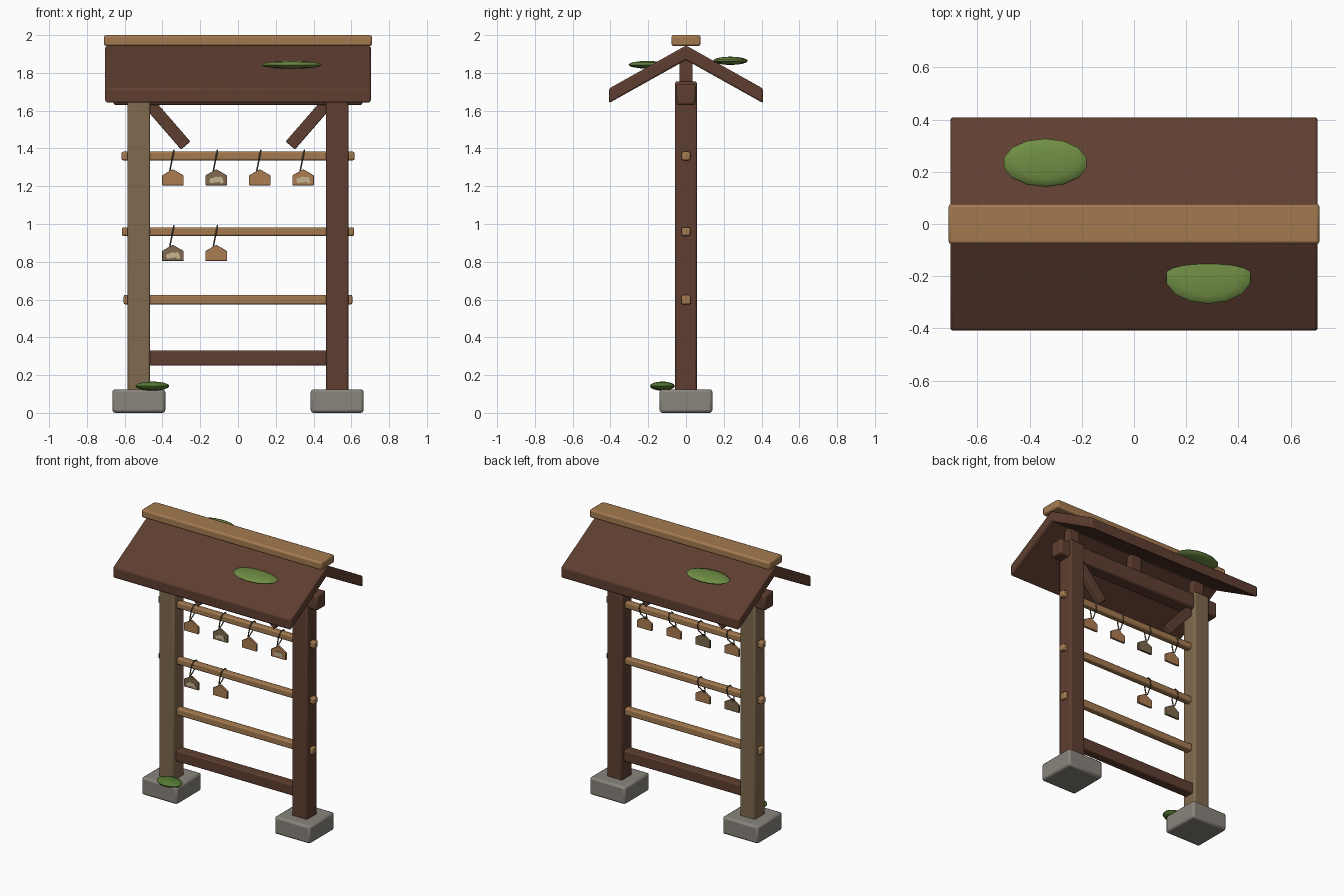
import bpy, bmesh, math
from mathutils import Matrix

if "Cube" in bpy.data.objects:
    bpy.data.objects.remove(bpy.data.objects["Cube"])


def material(name, rgb):
    lin = [(c / 255 / 12.92) if c < 10 else ((c / 255 + 0.055) / 1.055) ** 2.4 for c in rgb]
    m = bpy.data.materials.new(name)
    m.diffuse_color = (*lin, 1)
    m.use_nodes = True
    m.node_tree.nodes["Principled BSDF"].inputs["Base Color"].default_value = m.diffuse_color
    return m


DARK = material("dark wood", (95, 62, 48))
LIGHT = material("light wood", (164, 122, 80))
WEATHERED = material("weathered wood", (128, 106, 78))
STONE = material("stone", (136, 131, 124))
MOSS = material("light moss", (112, 142, 68))
MOSS_DARK = material("dark moss", (84, 120, 50))
PLAQUE = material("plaque wood", (172, 124, 82))
CREAM = material("cream paint", (198, 182, 145))
STRING = material("string", (88, 82, 64))


def finish(name, bm, mat, bevel=0.0, smooth=True):
    bmesh.ops.recalc_face_normals(bm, faces=bm.faces)
    me = bpy.data.meshes.new(name)
    bm.to_mesh(me)
    bm.free()
    me.materials.append(mat)
    ob = bpy.data.objects.new(name, me)
    bpy.context.collection.objects.link(ob)
    if bevel:
        mod = ob.modifiers.new("bevel", 'BEVEL')
        mod.width = bevel
        mod.segments = 2
        mod.limit_method = 'ANGLE'
    if smooth:
        bpy.ops.object.select_all(action='DESELECT')
        bpy.context.view_layer.objects.active = ob
        ob.select_set(True)
        bpy.ops.object.shade_smooth_by_angle(angle=math.radians(35))
    return ob


def box(name, centre, size, mat, bevel=0.008, tilt=0.0):
    bm = bmesh.new()
    m = Matrix.Translation(centre) @ Matrix.Rotation(tilt, 4, 'Y') @ Matrix.Diagonal((*size, 1))
    bmesh.ops.create_cube(bm, size=1, matrix=m)
    return finish(name, bm, mat, bevel)


def prism(name, pts, axis, start, end, mat, bevel=0.0):
    """Extrude a 2D outline along x (points are y,z) or y (points are x,z)."""
    bm = bmesh.new()
    place = (lambda a, b, t: (t, a, b)) if axis == 'X' else (lambda a, b, t: (a, t, b))
    f = bm.faces.new([bm.verts.new(place(a, b, start)) for a, b in pts])
    r = bmesh.ops.extrude_face_region(bm, geom=[f])
    d = end - start
    bmesh.ops.translate(bm, verts=[v for v in r["geom"] if isinstance(v, bmesh.types.BMVert)],
                        vec=(d, 0, 0) if axis == 'X' else (0, d, 0))
    return finish(name, bm, mat, bevel)


def blob(name, centre, radii, mat):
    bm = bmesh.new()
    m = Matrix.Translation(centre) @ Matrix.Diagonal((*radii, 1))
    bmesh.ops.create_uvsphere(bm, u_segments=14, v_segments=8, radius=1, matrix=m)
    return finish(name, bm, mat)


# Feet, posts, braces and roof struts on both sides
for s, side, post_mat in ((-1, "left", WEATHERED), (1, "right", DARK)):
    x = 0.525 * s
    box(f"{side}_foot", (x, 0, 0.0625), (0.28, 0.28, 0.125), STONE, 0.015)
    box(f"{side}_post", (x, 0, 0.935), (0.12, 0.116, 1.64), post_mat, 0.01)
    box(f"{side}_brace", (0.385 * s, 0, 1.54), (0.33, 0.055, 0.065), DARK, 0.006,
        -s * math.radians(49))
    box(f"{side}_strut", (x, 0, 1.81), (0.07, 0.07, 0.15), DARK, 0.005)
box("middle_strut", (0, 0, 1.80), (0.07, 0.07, 0.16), DARK, 0.005)

# Beam under the roof and the cross rails
box("top_beam", (0, 0, 1.685), (1.32, 0.1, 0.11), DARK, 0.012)
box("upper_rail", (0, 0, 1.36), (1.235, 0.045, 0.045), LIGHT)
box("middle_rail", (0, 0, 0.96), (1.23, 0.045, 0.045), LIGHT)
box("lower_rail", (0, 0, 0.60), (1.21, 0.05, 0.05), LIGHT)
box("bottom_rail", (0, 0, 0.29), (0.96, 0.07, 0.08), DARK)

# Roof and ridge cap
roof = [(-0.408, 1.64), (-0.408, 1.717), (0, 1.945), (0.408, 1.717), (0.408, 1.64), (0, 1.868)]
prism("roof", roof, 'X', -0.703, 0.703, DARK, 0.01)
box("ridge_cap", (0, 0, 1.971), (1.42, 0.155, 0.058), LIGHT, 0.012)

# Moss patches
blob("front_roof_moss", (0.285, -0.205, 1.843), (0.165, 0.1, 0.02), MOSS)
blob("back_roof_moss", (-0.34, 0.235, 1.864), (0.162, 0.092, 0.022), MOSS)
blob("foot_moss", (-0.453, -0.125, 0.142), (0.092, 0.066, 0.024), MOSS_DARK)


# Hanging plaques with string loops
def plaque(i, x, rail_z, mat, painted):
    z, y = rail_z - 0.155, -0.03
    pts = [(x - 0.057, z), (x + 0.057, z), (x + 0.057, z + 0.052),
           (x, z + 0.085), (x - 0.057, z + 0.052)]
    prism(f"plaque_{i}", pts, 'Y', y - 0.008, y + 0.008, mat, 0.002)
    if painted:
        bm = bmesh.new()
        # Cloud-shaped painted mark, made of overlapping discs
        for k, (dx, dz, r) in enumerate(((-0.022, 0.025, 0.014), (-0.002, 0.03, 0.016),
                                         (0.02, 0.031, 0.015), (0.028, 0.02, 0.01))):
            m = (Matrix.Translation((x + dx, y - 0.009 - k * 0.0003, z + dz))
                 @ Matrix.Rotation(math.pi / 2, 4, 'X'))
            bmesh.ops.create_cone(bm, cap_ends=True, segments=12, radius1=r, radius2=r,
                                  depth=0.003, matrix=m)
        finish(f"painted_mark_{i}", bm, CREAM)
    cu = bpy.data.curves.new(f"string_{i}", 'CURVE')
    cu.dimensions = '3D'
    cu.bevel_depth = 0.004
    cu.bevel_resolution = 1
    path = [(y, -0.08), (-0.033, -0.03), (-0.03, 0.012), (-0.015, 0.031),
            (0.015, 0.031), (0.031, 0.012), (0.027, -0.025), (y + 0.01, -0.075)]
    sp = cu.splines.new('POLY')
    sp.points.add(len(path) - 1)
    for p, (py, pz) in zip(sp.points, path):
        p.co = (x + 0.006 * pz / 0.03, py, rail_z + pz, 1)
    cu.materials.append(STRING)
    ob = bpy.data.objects.new(f"string_{i}", cu)
    bpy.context.collection.objects.link(ob)
    bpy.ops.object.select_all(action='DESELECT')
    bpy.context.view_layer.objects.active = ob
    ob.select_set(True)
    bpy.ops.object.convert(target='MESH')


for i, (x, rz, mat, painted) in enumerate((
        (-0.345, 1.36, PLAQUE, False), (-0.115, 1.36, WEATHERED, True),
        (0.115, 1.36, PLAQUE, False), (0.345, 1.36, PLAQUE, True),
        (-0.345, 0.96, WEATHERED, True), (-0.115, 0.96, PLAQUE, False)), 1):
    plaque(i, x, rz, mat, painted)
